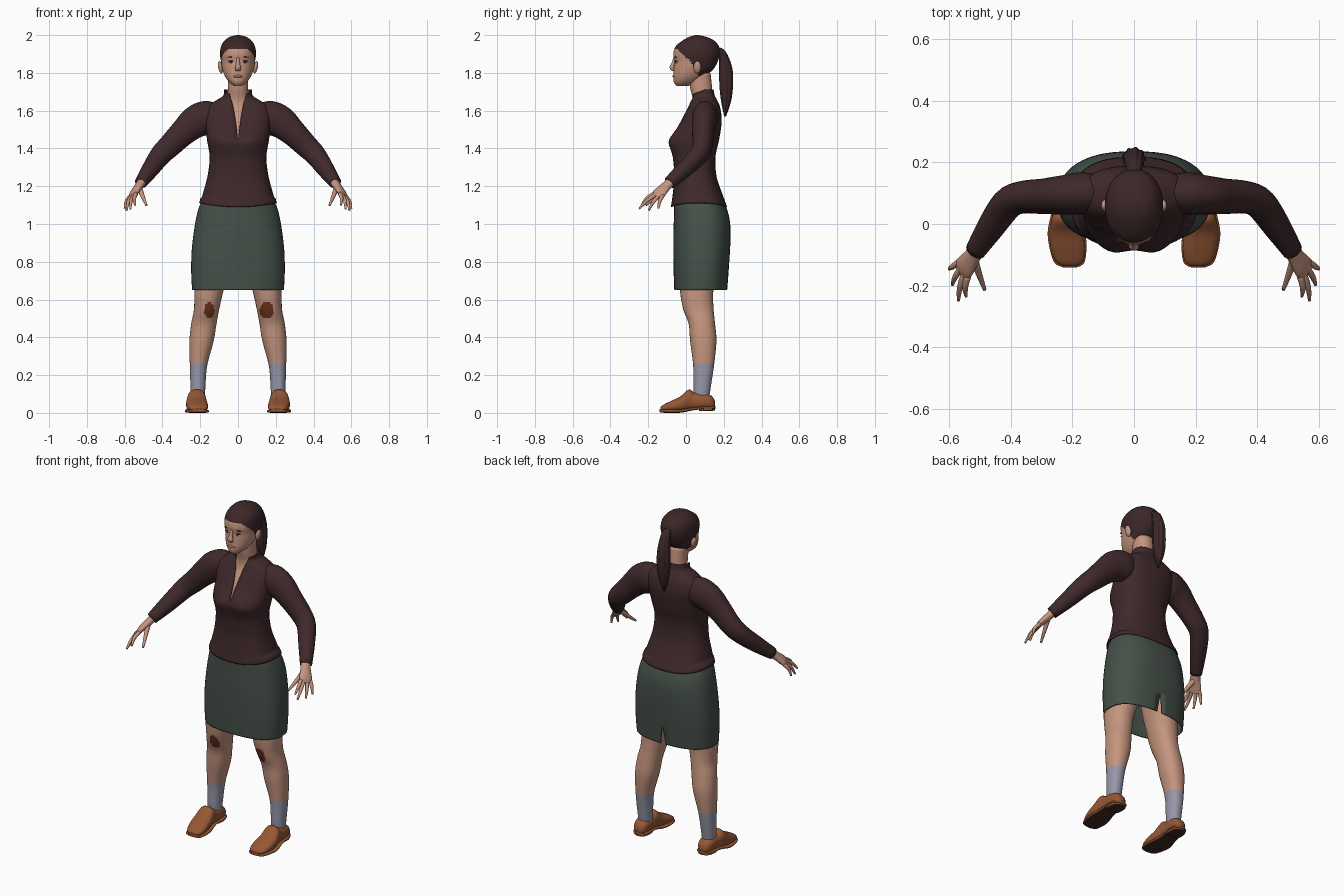
import bpy, bmesh, math
from mathutils import Vector, Matrix

cube = bpy.data.objects.get("Cube")
if cube:
    bpy.data.objects.remove(cube, do_unlink=True)


def material(name, *rgb):
    mat = bpy.data.materials.new(name)
    mat.use_nodes = True
    mat.diffuse_color = (*rgb, 1)
    bsdf = mat.node_tree.nodes["Principled BSDF"]
    bsdf.inputs["Base Color"].default_value = (*rgb, 1)
    bsdf.inputs["Roughness"].default_value = 0.8
    return mat


SKIN = material("skin", .56, .3, .21)
SHIRT = material("dark maroon cloth", .05, .022, .024)
HAIR = material("dark brown hair", .045, .02, .021)
SKIRT = material("grey green cloth", .06, .08, .066)
SOCK = material("pale blue grey sock", .31, .31, .4)
SHOE = material("tan leather", .3, .095, .035)
SOLE = material("dark sole", .05, .022, .014)
SCAB = material("scab brown", .15, .035, .012)
LIP = material("lip", .4, .17, .13)
EYE = material("eye white", .5, .47, .44)


def finish(name, bm, mats, rule=None):
    bmesh.ops.recalc_face_normals(bm, faces=bm.faces)
    for f in bm.faces:
        f.smooth = True
        if rule:
            f.material_index = rule(f.calc_center_median(), f.normal)
    mesh = bpy.data.meshes.new(name)
    bm.to_mesh(mesh)
    bm.free()
    for m in mats:
        mesh.materials.append(m)
    obj = bpy.data.objects.new(name, mesh)
    bpy.context.collection.objects.link(obj)
    return obj


def refine(rows, steps):
    """Catmull-Rom interpolation of rows of numbers."""
    out = []
    for i in range(len(rows) - 1):
        p, q, r, s = (rows[min(max(i + j, 0), len(rows) - 1)] for j in (-1, 0, 1, 2))
        for k in range(steps):
            t = k / steps
            out.append([b + t / 2 * (c - a + t * (2*a - 5*b + 4*c - d + t * (3*(b - c) + d - a)))
                        for a, b, c, d in zip(p, q, r, s)])
    return out + [list(rows[-1])]


def power(v, e):
    return math.copysign(abs(v) ** e, v)


def bridge(name, rings, mats, rule=None, cap=True, shape=None):
    bm = bmesh.new()
    loops = [[bm.verts.new(p) for p in ring] for ring in rings]
    for a, b in zip(loops, loops[1:]):
        for i in range(len(a) - 1):
            bm.faces.new((a[i], a[i + 1], b[i + 1], b[i]))
    if cap:
        for loop in (loops[0], loops[-1]):
            bm.faces.new(loop[:-1])
    bmesh.ops.remove_doubles(bm, verts=bm.verts, dist=.0001)
    if shape:
        for v in bm.verts:
            shape(v.co)
    return finish(name, bm, mats, rule)


def stack(name, rows, mats, n=2.2, segs=40, steps=4, opening=-1, **options):
    """Horizontal sections: z, half width, front y, back y, centre x, half gap."""
    rings = []
    for row in refine([tuple(r) + (0,) * (6 - len(r)) for r in rows], steps):
        z, rx, front, back, cx, gap = row
        g = math.asin((min(max(gap, 0) / rx, 1)) ** (n / 2))
        start, span = opening * math.pi / 2 + g, 2 * (math.pi - g)
        ring = []
        for i in range(segs + 1):
            a = start + span * i / segs
            ring.append((cx + rx * power(math.cos(a), 2 / n),
                         (front + back) / 2 + (back - front) / 2 * power(math.sin(a), 2 / n), z))
        rings.append(ring)
    return bridge(name, rings, mats, **options)


def tube(name, rows, mats, side, segs=20, steps=4, ripple=0):
    """Elliptical tube along a path: x, y, z, radius along side, other radius."""
    rows = refine(rows, steps)
    path = [Vector(r[:3]) for r in rows]
    rings = []
    for i, r in enumerate(rows):
        t = (path[min(i + 1, len(path) - 1)] - path[max(i - 1, 0)]).normalized()
        u = (side - t * side.dot(t)).normalized()
        v = t.cross(u)
        ring = []
        for k in range(segs + 1):
            a = math.tau * k / segs
            w = 1 + ripple * math.cos(9 * a)
            ring.append(path[i] + w * (u * r[3] * math.cos(a) + v * r[4] * math.sin(a)))
        rings.append(ring)
    return bridge(name, rings, mats)


def ellipsoid(name, place, size, mat, tilt=0):
    bm = bmesh.new()
    bmesh.ops.create_uvsphere(bm, u_segments=20, v_segments=12, radius=1, matrix=Matrix.LocRotScale(
        Vector(place), Matrix.Rotation(tilt, 3, 'Y'), Vector(size)))
    return finish(name, bm, [mat])


def thicken(obj, amount):
    mod = obj.modifiers.new("cloth thickness", 'SOLIDIFY')
    mod.thickness = amount
    mod.offset = -1


X, Y = Vector((1, 0, 0)), Vector((0, 1, 0))


# Head, with hair split from the face by a slanted hairline
def hairline(c, normal):
    if c.z > 1.86:
        limit = .025 - 1.1 * (c.z - 1.86)
        limit -= 3 * max(c.z - 1.925, 0)
    else:
        limit = .025 + .6 * (1.86 - c.z)
    return int(c.y > limit and c.z > 1.745)


stack("head", [(1.73, .02, -.05, .01), (1.75, .046, -.064, .06), (1.78, .068, -.067, .1),
               (1.82, .083, -.065, .145), (1.86, .09, -.062, .168), (1.9, .095, -.067, .178),
               (1.94, .09, -.055, .174), (1.97, .072, -.02, .15), (1.99, .045, .015, .11),
               (2, .008, .05, .066)], [SKIN, HAIR], n=2.1, segs=64, steps=6, rule=hairline)
tube("ponytail", [(0, .15, 1.92, .02, .018), (0, .19, 1.905, .026, .02), (0, .21, 1.82, .034, .034),
                  (0, .213, 1.73, .037, .034), (0, .212, 1.65, .028, .025),
                  (0, .207, 1.57, .005, .005)], [HAIR], X, segs=54, ripple=.07)
tube("nose", [(0, -.059, 1.88, .008, .008), (0, -.067, 1.85, .01, .01), (0, -.074, 1.828, .016, .013),
              (0, -.066, 1.812, .013, .006)], [SKIN], X)
ellipsoid("lips", (0, -.063, 1.782), (.024, .009, .008), LIP)
for s, word in ((1, "left"), (-1, "right")):
    ellipsoid(word + "_ear", (s * .093, .06, 1.83), (.012, .02, .033), SKIN, s * .2)
    ellipsoid(word + "_eye", (s * .034, -.049, 1.857), (.014, .008, .005), EYE)
    ellipsoid(word + "_iris", (s * .034, -.053, 1.857), (.006, .006, .005), HAIR)
    ellipsoid(word + "_lashes", (s * .035, -.05, 1.863), (.017, .009, .003), HAIR, s * .08)
    ellipsoid(word + "_brow", (s * .036, -.053, 1.884), (.02, .008, .003), HAIR, s * .1)

# Neck and chest seen in the open collar
stack("neck", [(1.42, .07, -.05, .1), (1.5, .1, -.025, .15), (1.56, .1, .003, .15),
               (1.61, .085, .03, .15), (1.66, .06, .036, .143), (1.72, .054, .022, .138),
               (1.8, .055, .015, .13)], [SKIN])


# Shirt: bust, dipped hem and sloping collar are shaped after lofting
def tailor(co):
    if co.y < .02:
        d = ((abs(co.x) - .075) / .055) ** 2 + ((co.z - 1.435) / .055) ** 2
        co.y -= .016 * math.exp(-d)
    if co.z < 1.13:
        co.z += .5 * co.x ** 2
    if co.z > 1.65 and co.y < .1:
        co.z += (co.y - .1) * 6 * (co.z - 1.65)


shirt = stack("shirt", [(1.09, .206, -.08, .218), (1.16, .186, -.07, .192), (1.25, .162, -.062, .162),
                        (1.34, .15, -.068, .155), (1.39, .154, -.076, .162), (1.445, .164, -.08, .175, 0, 0),
                        (1.52, .172, -.04, .187, 0, .009), (1.57, .178, -.014, .188, 0, .016),
                        (1.62, .165, .012, .18, 0, .025), (1.655, .115, .025, .165, 0, .034),
                        (1.68, .078, .03, .152, 0, .04), (1.712, .074, .03, .146, 0, .046)],
              [SHIRT], n=2.5, segs=56, cap=False, shape=tailor)
thicken(shirt, .005)

# Skirt with a slit at the back
skirt = stack("skirt", [(.65, .243, -.062, .218, 0, .016), (.7, .246, -.064, .222, 0, .01),
                        (.77, .248, -.066, .227), (.86, .245, -.067, .233), (.95, .235, -.067, .236),
                        (1.03, .222, -.064, .23), (1.1, .202, -.062, .208), (1.16, .165, -.05, .17)],
              [SKIRT], n=2.5, segs=56, opening=1, cap=False)
thicken(skirt, .006)

FINGERS = {"index": (-.028, (.545, -.235, 1.1)), "middle": (-.01, (.57, -.248, 1.08)),
           "ring": (.01, (.59, -.197, 1.072)), "little": (.028, (.6, -.146, 1.082))}

for s, word in ((1, "left"), (-1, "right")):
    def flip(rows):
        return [(s * r[0], *r[1:]) for r in rows]

    # Sleeve
    tube(word + "_sleeve", flip([(.09, .1, 1.575, .05, .06), (.16, .1, 1.565, .068, .088),
                                 (.225, .095, 1.54, .064, .086), (.29, .09, 1.485, .058, .071),
                                 (.36, .087, 1.415, .053, .062), (.41, .066, 1.365, .05, .056),
                                 (.465, -.01, 1.288, .044, .046), (.515, -.087, 1.218, .034, .033)]),
         [SHIRT], Y, segs=28)

    # Hand
    across = Vector((s * .5, .84, -.2)).normalized()
    tube(word + "_palm", flip([(.5, -.068, 1.235, .027, .024), (.525, -.105, 1.2, .029, .021),
                               (.55, -.14, 1.165, .038, .017), (.56, -.156, 1.143, .034, .01)]),
         [SKIN], across)
    for finger, (offset, tip) in FINGERS.items():
        end = Vector((s * tip[0], *tip[1:]))
        base = Vector((s * .554, -.147, 1.155)) + across * offset
        middle = (base + end) / 2 + Vector((s * .006, -.004, .006))
        tube(f"{word}_{finger}_finger", [(*base, .011, .011), (*middle, .0095, .0095), (*end, .005, .005)],
             [SKIN], across, segs=12)
    tube(word + "_thumb", flip([(.522, -.105, 1.195, .015, .014), (.506, -.155, 1.15, .012, .011),
                                (.485, -.213, 1.1, .006, .006)]), [SKIN], across, segs=12)

    # Leg with a sock below and a scab on the knee
    knee, radius = (.152, .038) if s > 0 else (.152, .026)

    def leg_paint(c, normal):
        if c.z < .26:
            return 1
        d = ((abs(c.x) - knee) / radius) ** 2 + ((c.z - .543) / .043) ** 2
        return 2 if normal.y < 0 and d < 1 else 0

    stack(word + "_leg", [(.06, .035, .045, .12, s * .212), (.13, .039, .04, .13, s * .212),
                          (.25, .046, .038, .148, s * .209), (.38, .064, .022, .161, s * .193),
                          (.47, .067, .014, .154, s * .181), (.55, .067, -.015, .146, s * .166),
                          (.65, .077, -.032, .145, s * .153), (.8, .09, -.04, .17, s * .125),
                          (.95, .1, -.03, .18, s * .11)],
          [SKIN, SOCK, SCAB], segs=48, steps=10, rule=leg_paint)

    # Shoe, sole and heel as sections along y: y, half width, bottom, top, centre x
    def along(name, rows, mats, n, rule=None):
        rings = []
        for y, rx, low, high, cx in refine(rows, 4):
            ring = []
            for i in range(33):
                a = math.tau * i / 32
                ring.append((s * (cx + rx * power(math.cos(a), 2 / n)), y,
                             (low + high) / 2 + (high - low) / 2 * power(math.sin(a), 2 / n)))
            rings.append(ring)
        bridge(name, rings, mats, rule)

    along(word + "_shoe", [(-.136, .022, .012, .03, .208), (-.122, .044, .008, .042, .21),
                           (-.08, .056, .006, .063, .214), (-.03, .056, .008, .087, .219),
                           (.015, .049, .012, .124, .219), (.045, .046, .015, .108, .217),
                           (.1, .045, .02, .104, .215), (.135, .038, .02, .09, .214),
                           (.153, .02, .025, .065, .213)], [SHOE], 2.4)

    def underside(c, normal):
        return int(normal.z < -.7)

    along(word + "_sole", [(-.141, .022, .004, .02, .208), (-.125, .049, .001, .018, .21),
                           (-.07, .061, 0, .018, .215), (-.02, .06, .002, .02, .22),
                           (.04, .048, .014, .03, .22), (.1, .048, .02, .034, .215),
                           (.14, .041, .02, .036, .213), (.157, .02, .021, .036, .212)],
          [SHOE, SOLE], 4, underside)
    along(word + "_heel", [(.068, .042, .01, .03, .215), (.1, .046, .01, .03, .215),
                           (.138, .038, .011, .03, .213), (.154, .018, .013, .03, .212)],
          [SHOE, SOLE], 4, underside)
